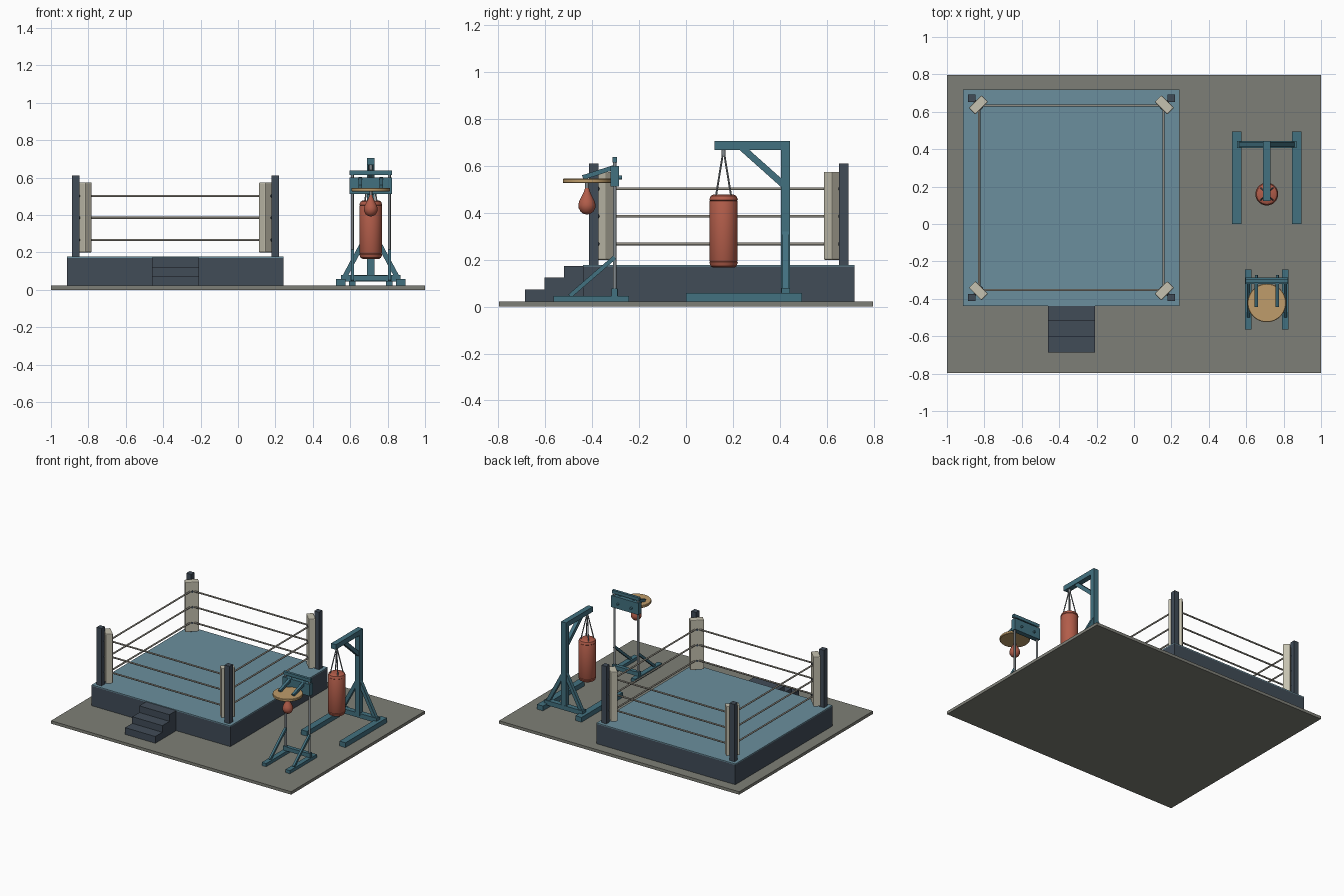
import bpy, bmesh, math
from mathutils import Vector, Matrix

if "Cube" in bpy.data.objects:
    bpy.data.objects.remove(bpy.data.objects["Cube"])


def material(name, hex_code):
    rgb = [(int(hex_code[i:i + 2], 16) / 255) ** 2.2 for i in (0, 2, 4)]
    m = bpy.data.materials.new(name)
    m.diffuse_color = (*rgb, 1)
    m.use_nodes = True
    m.node_tree.nodes["Principled BSDF"].inputs["Base Color"].default_value = m.diffuse_color
    return m


FLOOR = material("floor_grey", "7d7e76")
DARK = material("dark_slate", "434d58")
CANVAS = material("canvas_blue", "6a8d9c")
PAD = material("pad_cream", "c4c0ae")
ROPE = material("rope_grey", "8e8a80")
STEEL = material("steel_blue", "44707f")
RED = material("red_leather", "b05d4b")
WOOD = material("board_wood", "bd9b6a")
METAL = material("metal_grey", "80868a")


def finish(name, bm, mat, matrix=None, smooth=False, bevel=0):
    bmesh.ops.recalc_face_normals(bm, faces=bm.faces)
    me = bpy.data.meshes.new(name)
    bm.to_mesh(me)
    bm.free()
    ob = bpy.data.objects.new(name, me)
    bpy.context.collection.objects.link(ob)
    me.materials.append(mat)
    if matrix:
        ob.matrix_world = matrix
    if bevel:
        mod = ob.modifiers.new("bevel", 'BEVEL')
        mod.width, mod.segments = bevel, 2
    if smooth:
        bpy.ops.object.select_all(action='DESELECT')
        bpy.context.view_layer.objects.active = ob
        ob.select_set(True)
        bpy.ops.object.shade_smooth_by_angle(angle=math.radians(35))
    return ob


def block(name, size, matrix, mat, bevel=0):
    bm = bmesh.new()
    bmesh.ops.create_cube(bm, size=1)
    bmesh.ops.scale(bm, vec=size, verts=bm.verts)
    return finish(name, bm, mat, matrix, bevel=bevel)


def box(name, x, y, z, mat, bevel=0):
    """Box from (min, max) ranges."""
    lo, hi = Vector((x[0], y[0], z[0])), Vector((x[1], y[1], z[1]))
    return block(name, hi - lo, Matrix.Translation((lo + hi) / 2), mat, bevel)


def axis_frame(a, b):
    """Frame at the middle of a-b with local z along it and local x level."""
    a, b = Vector(a), Vector(b)
    d = (b - a).normalized()
    side = d.cross(Vector((0, 0, 1)))
    side = side.normalized() if side.length > 1e-4 else Vector((1, 0, 0))
    rot = Matrix((side, d.cross(side), d)).transposed().to_4x4()
    return Matrix.Translation((a + b) / 2) @ rot, (b - a).length


def beam(name, a, b, w, t, mat):
    m, length = axis_frame(a, b)
    return block(name, (w, t, length), m, mat)


def rod(name, a, b, r, mat, sides=12):
    m, length = axis_frame(a, b)
    bm = bmesh.new()
    bmesh.ops.create_cone(bm, cap_ends=True, segments=sides, radius1=r, radius2=r, depth=length)
    return finish(name, bm, mat, m, smooth=True)


def lathe(name, profile, centre, mat, sides=32):
    """Spin an (r, z) profile that starts and ends on the axis."""
    bm = bmesh.new()
    vs = [bm.verts.new((r, 0, z)) for r, z in profile]
    es = [bm.edges.new(p) for p in zip(vs, vs[1:])]
    bmesh.ops.spin(bm, geom=vs + es, cent=(0, 0, 0), axis=(0, 0, 1),
                   angle=2 * math.pi, steps=sides)
    bmesh.ops.remove_doubles(bm, verts=bm.verts, dist=1e-5)
    return finish(name, bm, mat, Matrix.Translation((*centre, 0)), smooth=True)


# Floor slab
box("floor", (-1, 1), (-.796, .796), (0, .022), FLOOR)

# Ring platform and canvas
RX, RY, H = -.335, .14, .578
box("ring_platform", (RX - H, RX + H), (RY - H, RY + H), (.022, .170), DARK)
box("ring_canvas", (RX - H, RX + H), (RY - H, RY + H), (.170, .178), CANVAS)

# Corner posts, pads and rope fixings
ROPES = (.267, .385, .502)
for sx in (-1, 1):
    for sy in (-1, 1):
        px, py = RX + sx * .533, RY + sy * .533
        box("corner_post", (px - .02, px + .02), (py - .02, py + .02), (.178, .61), DARK)
        cx, cy = px - sx * .036, py - sy * .036
        turn = Matrix.Rotation(math.atan2(-sy, -sx), 4, 'Z')
        block("corner_pad", (.05, .095, .375), Matrix.Translation((cx, cy, .387)) @ turn, PAD, .005)
        for z in ROPES:
            rod("rope_fixing", (px, py, z), (px - sx * .056, py - sy * .056, z), .008, DARK)

# Three ropes on each side
R = .493
for z in ROPES:
    for s in (-1, 1):
        rod("side_rope", (RX + s * R, RY - R, z), (RX + s * R, RY + R, z), .006, ROPE)
        rod("end_rope", (RX - R, RY + s * R, z), (RX + R, RY + s * R, z), .006, ROPE)

# Entry steps
for i in range(3):
    box("step", (-.459, -.208), (-.687 + i * .084, RY - H), (.022, .073 + i * .05), DARK)

# Heavy bag stand
SX = .71
for s in (-1, 1):
    fx = SX + s * .160
    box("bag_stand_foot", (fx - .025, fx + .025), (0, .494), (.022, .058), STEEL)
    beam("bag_stand_side_brace", (SX + s * .145, .425, .06), (SX + s * .008, .425, .315), .026, .026, STEEL)
box("bag_stand_crossbar", (SX - .16, SX + .16), (.406, .444), (.045, .08), STEEL)
box("bag_stand_post", (SX - .02, SX + .02), (.405, .443), (.06, .69), STEEL)
box("bag_stand_arm", (SX - .02, SX + .02), (.122, .443), (.668, .706), STEEL)
beam("bag_stand_arm_brace", (SX, .42, .515), (SX, .235, .68), .028, .028, STEEL)

# Heavy bag with seams and straps
BY = .16
lathe("heavy_bag", [(0, .166), (.045, .166), (.055, .172), (.06, .186), (.061, .19), (.058, .193),
                    (.06, .197), (.06, .447), (.058, .451), (.061, .454), (.06, .458),
                    (.055, .471), (.045, .477), (0, .477)], (SX, BY), RED)
for i in range(4):
    a = math.radians(45 + 90 * i)
    dx, dy = math.cos(a), math.sin(a)
    rod("bag_strap", (SX + .047 * dx, BY + .047 * dy, .465), (SX + .004 * dx, BY + .004 * dy, .652),
        .004, METAL, 8)
rod("bag_hanger", (SX, BY, .64), (SX, BY, .67), .009, METAL)

# Speed bag stand
SY = -.304
for s in (-1, 1):
    fx = SX + s * .099
    box("speed_stand_foot", (fx - .018, fx + .018), (-.564, -.243), (.022, .046), STEEL)
    box("speed_stand_socket", (fx - .013, fx + .013), (SY - .013, SY + .013), (.046, .078), STEEL)
    rod("speed_stand_post", (fx, SY, .046), (fx, SY, .62), .008, METAL)
    beam("speed_stand_brace", (fx, -.495, .045), (fx, SY, .21), .016, .018, STEEL)
    ax = SX + s * .056
    beam("speed_stand_arm", (ax, -.44, .55), (ax, SY, .594), .02, .02, STEEL)
    rod("speed_stand_bolt", (ax, SY, .55), (ax, -.272, .55), .008, STEEL)
box("speed_stand_crossbar", (SX - .099, SX + .099), (SY - .014, SY + .014), (.046, .076), STEEL)
box("speed_stand_mount", (SX - .113, SX + .113), (SY - .018, SY + .018), (.512, .6), STEEL)
box("speed_stand_top_bar", (SX - .113, SX + .113), (SY - .01, SY + .01), (.613, .637), STEEL)

# Round rebound board, swivel and speed bag
DY = -.422
lathe("rebound_board", [(0, .526), (.1, .526), (.103, .529), (.103, .542), (.1, .545), (0, .545)],
      (SX, DY), WOOD, 48)
rod("speed_bag_swivel", (SX, DY, .495), (SX, DY, .528), .008, METAL)
lathe("speed_bag", [(0, .392), (.014, .395), (.027, .404), (.035, .419), (.037, .433), (.033, .449),
                    (.024, .467), (.015, .485), (.010, .5), (.008, .506), (0, .506)],
      (SX, DY), RED)
